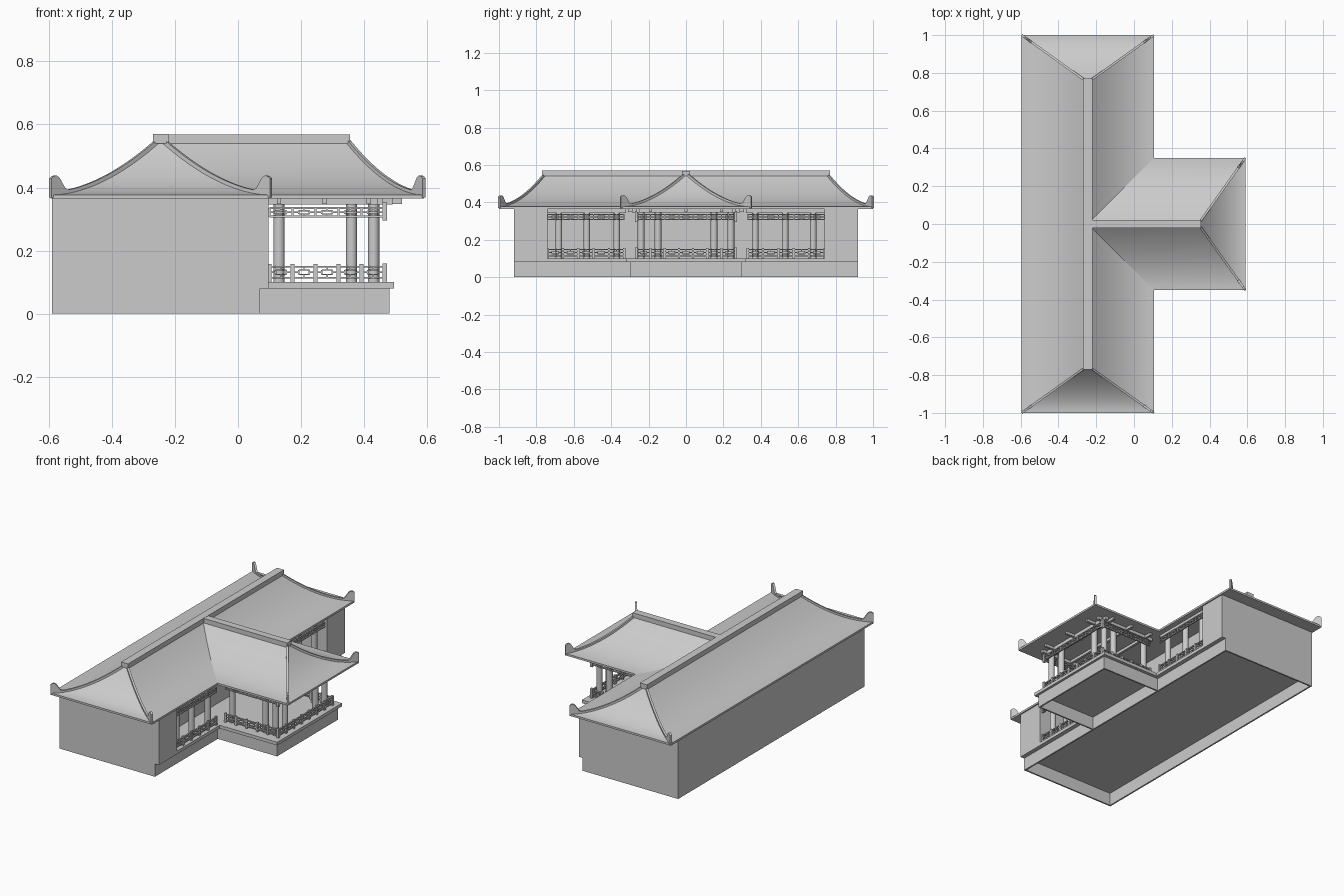
import bpy, bmesh
from mathutils import Vector

if "Cube" in bpy.data.objects:
    bpy.data.objects.remove(bpy.data.objects["Cube"])

stone = bpy.data.materials.new("plain_grey")
stone.use_nodes = True
stone.diffuse_color = (0.6, 0.6, 0.6, 1)
stone.node_tree.nodes["Principled BSDF"].inputs["Base Color"].default_value = (0.6, 0.6, 0.6, 1)


def finish(name, bm):
    bmesh.ops.recalc_face_normals(bm, faces=bm.faces)
    mesh = bpy.data.meshes.new(name)
    bm.to_mesh(mesh)
    bm.free()
    mesh.materials.append(stone)
    obj = bpy.data.objects.new(name, mesh)
    bpy.context.collection.objects.link(obj)
    return obj


def add_box(bm, x0, x1, y0, y1, z0, z1):
    lo, hi = Vector((x0, y0, z0)), Vector((x1, y1, z1))
    for v in bmesh.ops.create_cube(bm, size=1)["verts"]:
        v.co = Vector(lo[i] if v.co[i] < 0 else hi[i] for i in range(3))


def boxes(name, items):
    bm = bmesh.new()
    for item in items:
        add_box(bm, *item)
    return finish(name, bm)


# Shared roof measurements
MID = -0.245      # x of the main ridge
HALF = 0.35       # half width of both roofs
EAVE, TOP, SOFFIT = 0.377, 0.555, 0.365
STEPS = 14


def sweep_z(t):
    return EAVE + (TOP - EAVE) * (1 - t) ** 1.8


def roof(name, near, far, place):
    """Nested rings from ridge to eave; near(t), far(t) give the two ends."""
    bm = bmesh.new()
    levels = [(i / STEPS, sweep_z(i / STEPS)) for i in range(STEPS + 1)]
    levels.append((1, SOFFIT))
    rings = []
    for t, z in levels:
        w = HALF * max(t, 0.001)
        corners = [(near(t), -w), (far(t), -w), (far(t), w), (near(t), w)]
        rings.append([bm.verts.new((*place(a, b), z)) for a, b in corners])
    for k, (upper, lower) in enumerate(zip(rings, rings[1:])):
        for i in range(4):
            j = (i + 1) % 4
            f = bm.faces.new((upper[i], upper[j], lower[j], lower[i]))
            f.smooth = k < STEPS
    bm.faces.new(rings[0])
    bm.faces.new(rings[-1])
    # Keep hips and eaves crisp
    for ring in (rings[0], rings[-2], rings[-1]):
        for i in range(4):
            bm.edges.get((ring[i], ring[(i + 1) % 4])).smooth = False
    for upper, lower in zip(rings, rings[1:]):
        for i in range(4):
            bm.edges.get((upper[i], lower[i])).smooth = False
    return finish(name, bm)


def hip_ridge(name, end, side, place):
    """Thin upright fin along a hip, rising to a horn at the corner."""
    bm = bmesh.new()
    rows = []
    n = 40
    for i in range(n + 1):
        t = i / n
        s = min(1, max(0, (t - 0.85) / 0.1))
        horn = 0.05 * s * s * (3 - 2 * s) - (0.008 if i == n else 0)
        x, y = place(end(t), side * HALF * t)
        z = sweep_z(t)
        rows.append([bm.verts.new((x, y, z - 0.008)), bm.verts.new((x, y, z + 0.01 + horn))])
    for a, b in zip(rows, rows[1:]):
        bm.faces.new((a[0], b[0], b[1], a[1]))
    mod = finish(name, bm).modifiers.new("thickness", "SOLIDIFY")
    mod.thickness, mod.offset = 0.012, 0


def main_place(a, b):
    return (MID + b, a)


def wing_place(a, b):
    return (a, b)


def main_far(t):
    return 0.75 + 0.25 * t


def main_near(t):
    return -main_far(t)


def wing_far(t):
    return 0.34 + 0.25 * t


roof("main_roof", main_near, main_far, main_place)
roof("wing_roof", lambda t: MID, wing_far, wing_place)
for side, label in ((1, "left"), (-1, "right")):
    hip_ridge("main_front_hip_" + label, main_near, side, main_place)
    hip_ridge("main_back_hip_" + label, main_far, side, main_place)
    hip_ridge("wing_hip_" + label, wing_far, side, wing_place)
boxes("ridge_bars", [(MID - 0.024, MID + 0.024, -0.77, 0.77, 0.54, 0.57),
                     (MID, 0.355, -0.022, 0.022, 0.54, 0.569)])

# Hall: rear rooms, end piers beside the porch, hollow plinth
boxes("hall_body", [(-0.59, -0.08, -0.92, 0.92, 0.08, 0.37)])
boxes("end_piers", [(-0.08, 0.097, s - 0.09, s + 0.09, 0.08, 0.37) for s in (-0.83, 0.83)])
boxes("hall_plinth", [(-0.59, -0.58, -0.92, 0.92, 0, 0.08), (0.06, 0.07, -0.92, 0.92, 0, 0.08),
                      (-0.58, 0.06, -0.92, -0.91, 0, 0.08), (-0.58, 0.06, 0.91, 0.92, 0, 0.08)])
boxes("porch_floor", [(-0.08, 0.097, -0.74, 0.74, 0.08, 0.1)])
boxes("wing_plinth", [(0.07, 0.48, -0.3, -0.29, 0, 0.08), (0.07, 0.48, 0.29, 0.3, 0, 0.08),
                      (0.47, 0.48, -0.29, 0.29, 0, 0.08)])
boxes("wing_floor", [(0.09, 0.495, -0.32, 0.32, 0.08, 0.1)])

# Round columns
spots = []
for s in (-1, 1):
    spots += [(0.13, s * 0.24), (0.36, s * 0.24), (0.43, s * 0.24), (0.43, s * 0.15)]
    spots += [(0.05, s * y) for y in (0.37, 0.53, 0.68)]
for i, (x, y) in enumerate(spots):
    bpy.ops.mesh.primitive_cylinder_add(vertices=20, radius=0.018, depth=0.27, location=(x, y, 0.233))
    col = bpy.context.object
    col.name = "column_%d" % (i + 1)
    col.data.materials.append(stone)
    bpy.ops.object.shade_smooth_by_angle()


def lattice(name, axis, fixed, start, end, z0, z1, posts):
    """Fretwork panel: rails, uprights and a small frame in every bay."""
    items = []
    r = 0.003

    def bar(a0, a1, c0, c1, d=r):
        span, depth = (a0, a1), (fixed - d, fixed + d)
        items.append((*span, *depth, c0, c1) if axis == "x" else (*depth, *span, c0, c1))

    h = z1 - z0
    for z in (z0, z1):
        bar(start, end, z - r, z + r, r * 1.4)
    bays = max(1, round((end - start) / 0.075))
    step = (end - start) / bays
    for k in range(bays + 1):
        a = start + k * step
        if posts:
            bar(a - 0.006, a + 0.006, z0 - 0.016, z1 + 0.008, 0.006)
        else:
            bar(a - r, a + r, z0, z1)
        if k == bays:
            break
        lo, hi = a + step * 0.27, a + step * 0.73
        low, high = z0 + h * 0.3, z0 + h * 0.7
        for z in (low, high):
            bar(lo, hi, z - r * 0.7, z + r * 0.7)
        for b in (lo, hi):
            bar(b - r * 0.7, b + r * 0.7, low, high)
        mid, half = a + step / 2, z0 + h / 2
        bar(a, lo, half - r * 0.7, half + r * 0.7)
        bar(hi, a + step, half - r * 0.7, half + r * 0.7)
        bar(mid - r * 0.7, mid + r * 0.7, z0, low)
        bar(mid - r * 0.7, mid + r * 0.7, high, z1)
    boxes(name, items)


# Railings below, hanging fretwork above
runs = [("wing_right", "x", -0.265, 0.1, 0.465), ("wing_left", "x", 0.265, 0.1, 0.465),
        ("wing_end", "y", 0.465, -0.265, 0.265),
        ("porch_front", "y", 0.08, -0.74, -0.33), ("porch_back", "y", 0.08, 0.33, 0.74)]
for label, axis, fixed, a, b in runs:
    lattice(label + "_railing", axis, fixed, a, b, 0.114, 0.149, True)
    lattice(label + "_fretwork", axis, fixed, a, b, 0.308, 0.335, False)

# Corner posts, eave beams and projecting beam ends
extras = [(0.458, 0.472, s * 0.265 - 0.007, s * 0.265 + 0.007, z, z + 0.06)
          for s in (-1, 1) for z in (0.1, 0.295)]
boxes("corner_posts", extras)
beams = [(0.08, 0.49, s * 0.255 - 0.01, s * 0.255 + 0.01, 0.346, 0.368) for s in (-1, 1)]
beams += [(0.44, 0.46, -0.29, 0.29, 0.346, 0.368)]
beams += [(0.05, 0.07, s * 0.53 - 0.21, s * 0.53 + 0.21, 0.343, 0.368) for s in (-1, 1)]
beams += [(x - 0.007, x + 0.007, -0.31, 0.31, 0.348, 0.366) for x in (0.13, 0.275, 0.415)]
beams += [(0.4, 0.52, y - 0.007, y + 0.007, 0.348, 0.366) for y in (-0.19, 0, 0.19)]
boxes("eave_beams", beams)
